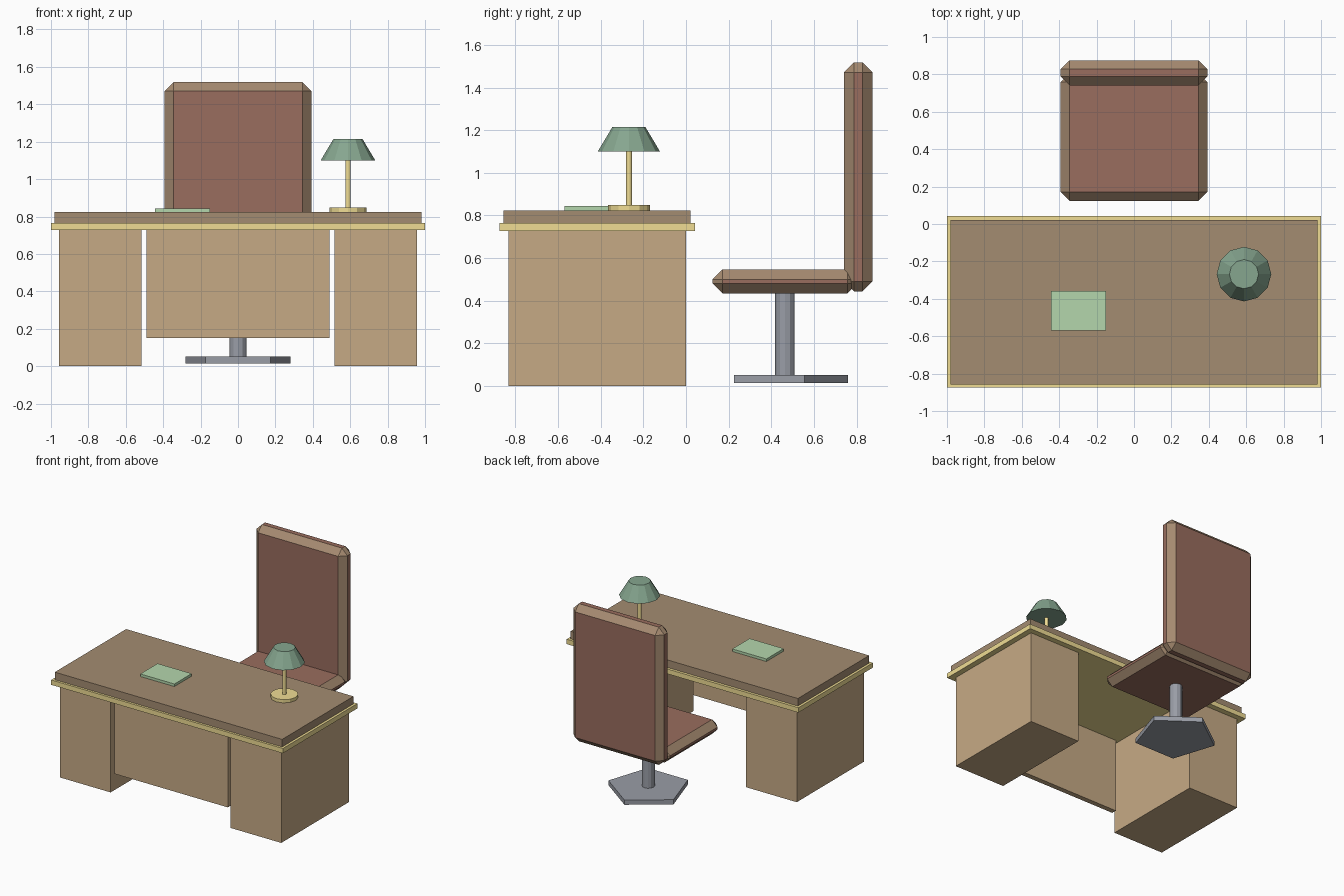
import bpy
import math

if "Cube" in bpy.data.objects:
    bpy.data.objects.remove(bpy.data.objects["Cube"])


def material(name, rgb):
    m = bpy.data.materials.new(name)
    m.diffuse_color = (*rgb, 1)
    m.use_nodes = True
    m.node_tree.nodes["Principled BSDF"].inputs["Base Color"].default_value = m.diffuse_color
    return m


WOOD = material("light_wood", (0.565, 0.402, 0.235))
DARK_WOOD = material("dark_wood", (0.371, 0.262, 0.165))
BRASS = material("brass", (0.87, 0.72, 0.296))
LEATHER = material("leather", (0.319, 0.153, 0.112))
PIPING = material("leather_edge", (0.376, 0.254, 0.162))
STEEL = material("steel", (0.319, 0.337, 0.381))
SHADE = material("shade_green", (0.238, 0.381, 0.275))
PAPER = material("blotter_green", (0.456, 0.672, 0.413))


def add_mesh(name, verts, faces, mat):
    me = bpy.data.meshes.new(name)
    me.from_pydata(verts, [], faces)
    me.materials.append(mat)
    ob = bpy.data.objects.new(name, me)
    bpy.context.collection.objects.link(ob)
    return ob


def box(name, xs, ys, zs, mat):
    verts = [(x, y, z) for x in xs for y in ys for z in zs]
    faces = [(0, 1, 3, 2), (4, 6, 7, 5), (0, 4, 5, 1),
             (2, 3, 7, 6), (0, 2, 6, 4), (1, 5, 7, 3)]
    return add_mesh(name, verts, faces, mat)


def frustum(name, centre, z0, z1, r0, r1, sides, mat):
    # upright prism or cone with its first corner towards +y
    verts = []
    for z, r in ((z0, r0), (z1, r1)):
        for i in range(sides):
            a = math.pi / 2 + math.tau * i / sides
            verts.append((centre[0] + r * math.cos(a), centre[1] + r * math.sin(a), z))
    faces = [(i, (i + 1) % sides, sides + (i + 1) % sides, sides + i) for i in range(sides)]
    faces += [tuple(reversed(range(sides))), tuple(range(sides, 2 * sides))]
    return add_mesh(name, verts, faces, mat)


def cushion(name, xs, ys, zs):
    # leather pad with chamfered edges in a second colour
    ob = box(name, xs, ys, zs, LEATHER)
    ob.data.materials.append(PIPING)
    bev = ob.modifiers.new("chamfer", 'BEVEL')
    bev.width = 0.047
    bev.segments = 1
    bev.limit_method = 'NONE'
    bev.material = 1
    return ob


# Desk
for side, s in (("left", -1), ("right", 1)):
    box(f"{side}_pedestal", sorted((s * 0.517, s * 0.956)), (-0.832, 0.0), (0, 0.727), WOOD)
box("modesty_panel", (-0.49, 0.49), (-0.825, -0.785), (0.15, 0.727), WOOD)
box("desk_trim", (-1, 1), (-0.875, 0.043), (0.727, 0.765), BRASS)
box("desk_top", (-0.981, 0.981), (-0.857, 0.022), (0.765, 0.824), DARK_WOOD)
box("blotter", (-0.444, -0.15), (-0.57, -0.357), (0.824, 0.844), PAPER)

# Lamp
lamp = (0.588, -0.268)
frustum("lamp_base", lamp, 0.824, 0.849, 0.098, 0.098, 12, BRASS)
frustum("lamp_pole", lamp, 0.849, 1.11, 0.014, 0.014, 12, BRASS)
frustum("lamp_shade", lamp, 1.10, 1.214, 0.146, 0.078, 12, SHADE)

# Chair
chair = (0, 0.464)
frustum("chair_foot", chair, 0.014, 0.051, 0.295, 0.295, 5, STEEL)
frustum("chair_column", chair, 0.051, 0.437, 0.046, 0.046, 12, STEEL)
cushion("chair_seat", (-0.392, 0.392), (0.124, 0.805), (0.435, 0.547))
cushion("chair_back", (-0.392, 0.392), (0.741, 0.875), (0.444, 1.518))
